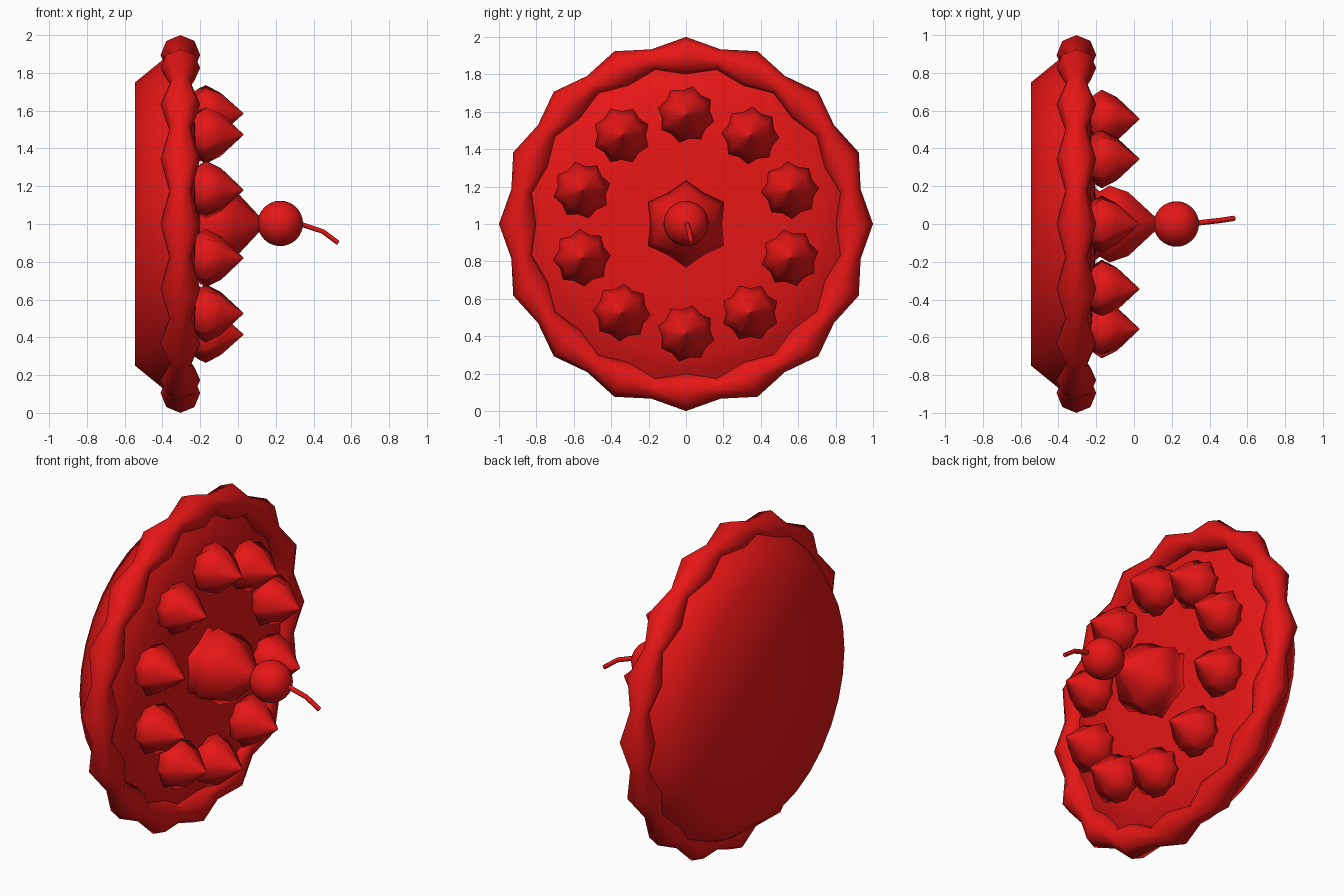
import bpy, math

if "Cube" in bpy.data.objects:
    bpy.data.objects.remove(bpy.data.objects["Cube"])

red = bpy.data.materials.new("red")
red.diffuse_color = (0.8, 0.008, 0.008, 1)
red.use_nodes = True
red.node_tree.nodes["Principled BSDF"].inputs["Base Color"].default_value = red.diffuse_color
TAU = 2 * math.pi


def make(name, verts, faces):
    me = bpy.data.meshes.new(name)
    me.from_pydata(verts, [], faces)
    me.materials.append(red)
    for p in me.polygons:
        p.use_smooth = True
    ob = bpy.data.objects.new(name, me)
    bpy.context.collection.objects.link(ob)
    return ob


def lathe(name, profile, n, y=0, z=1, lobe=0.0, twist=0.0, phase=0.0):
    """Spin (x, r) points round the x axis; lobe shrinks every other column."""
    verts, faces = [], []
    for i, (x, r) in enumerate(profile):
        for j in range(n):
            a = TAU * j / n + twist * i + phase
            rr = r * (1 - lobe * (j % 2))
            verts.append((x, y + rr * math.sin(a), z + rr * math.cos(a)))
    for i in range(len(profile) - 1):
        for j in range(n):
            k = (j + 1) % n
            faces.append((i * n + j, i * n + k, (i + 1) * n + k, (i + 1) * n + j))
    return make(name, verts, faces)


# Pie base: flat back and flared side
lathe("pie_base", [(-0.545, 0.001), (-0.545, 0.75), (-0.40, 0.868), (-0.33, 0.90)], 32)

# Crimped crust rim: ring whose thickness alternates
verts, faces = [], []
N, M = 32, 8
for j in range(N):
    a = TAU * j / N
    t = 0.057 if j % 2 else 0.105
    for i in range(M):
        b = TAU * i / M
        r = 0.895 + t * math.cos(b)
        verts.append((-0.305 + t * math.sin(b), r * math.sin(a), 1 + r * math.cos(a)))
        k, l = (j + 1) % N, (i + 1) % M
        faces.append((j * M + i, j * M + l, k * M + l, k * M + i))
make("crust_rim", verts, faces)

# Filling surface inside the rim
lathe("filling", [(-0.31, 0.87), (-0.265, 0.78), (-0.23, 0.70), (-0.21, 0.39), (-0.20, 0.001)], 32)

# Ring of ten twisted cream dollops
for k in range(10):
    a = TAU * k / 10
    lathe(f"cream_dollop_{k}",
          [(-0.24, 0.11), (-0.205, 0.135), (-0.17, 0.155), (-0.09, 0.115), (0.03, 0.001)],
          16, 0.585 * math.sin(a), 1 + 0.585 * math.cos(a),
          lobe=0.16, twist=0.12, phase=a)

# Central six-lobed dollop
lathe("centre_dollop",
      [(-0.23, 0.24), (-0.18, 0.20), (-0.13, 0.235), (-0.03, 0.195), (0.11, 0.045), (0.14, 0.001)],
      12, lobe=0.18)

# Cherry
bpy.ops.mesh.primitive_uv_sphere_add(segments=32, ring_count=16, radius=0.12,
                                     location=(0.224, 0, 1.003), rotation=(0, math.pi / 2, 0))
cherry = bpy.context.object
cherry.name = "cherry"
cherry.data.materials.append(red)
bpy.ops.object.shade_smooth()

# Bent cherry stem
cu = bpy.data.curves.new("cherry_stem", "CURVE")
cu.dimensions = "3D"
cu.bevel_depth = 0.014
cu.bevel_resolution = 1
cu.use_fill_caps = True
pts = [(0.32, 0.003, 1.003), (0.36, 0.008, 0.99), (0.45, 0.018, 0.96), (0.53, 0.03, 0.90)]
sp = cu.splines.new("POLY")
sp.points.add(len(pts) - 1)
for p, c in zip(sp.points, pts):
    p.co = (*c, 1)
cu.materials.append(red)
bpy.context.collection.objects.link(bpy.data.objects.new("cherry_stem", cu))
